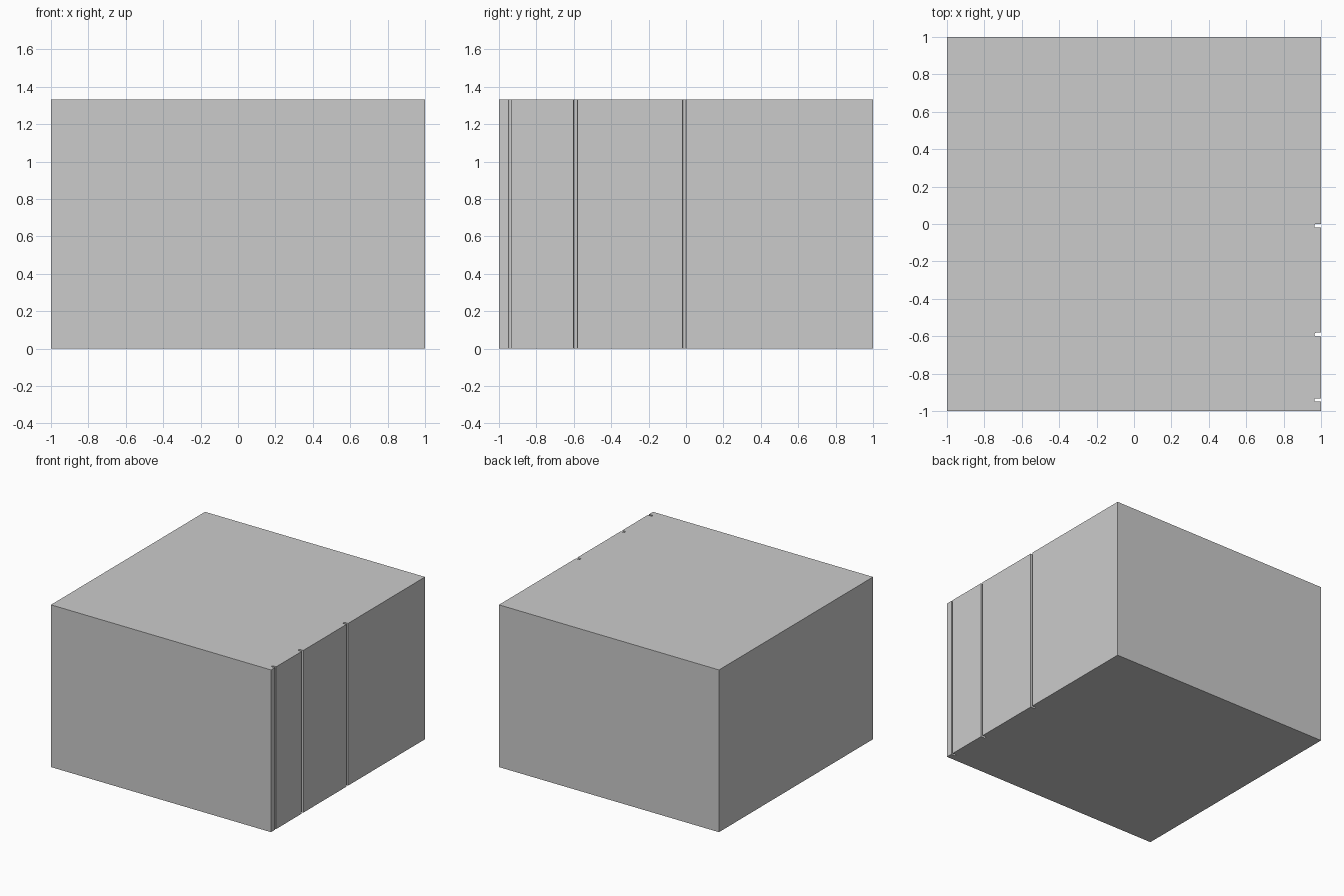
import bpy, bmesh, math

if "Cube" in bpy.data.objects:
    bpy.data.objects.remove(bpy.data.objects["Cube"])

HEIGHT = 1.333
DEPTH = 0.036
# (centre y, width) of the narrow vertical grooves on the right side
GROOVES = [(-0.941, 0.017), (-0.591, 0.020), (-0.009, 0.020)]


def groove_outline(y, width, segments=6):
    """Slot cut inwards from x = 1 with a rounded inner end."""
    r = width / 2
    cx = 1 - DEPTH + r
    arc = [(cx - r * math.sin(math.pi * i / segments),
            y - r * math.cos(math.pi * i / segments)) for i in range(segments + 1)]
    return [(1, y - r)] + arc + [(1, y + r)]


# Plan outline of the block, with the grooves along its right edge
outline = [(-1, 1), (-1, -1), (1, -1)]
for y, width in GROOVES:
    outline += groove_outline(y, width)
outline.append((1, 1))

# Raise the outline into a solid block
bm = bmesh.new()
base = bm.faces.new([bm.verts.new((x, y, 0)) for x, y in outline])
raised = bmesh.ops.extrude_face_region(bm, geom=[base], use_keep_orig=True)
top = [v for v in raised["geom"] if isinstance(v, bmesh.types.BMVert)]
bmesh.ops.translate(bm, verts=top, vec=(0, 0, HEIGHT))
bmesh.ops.recalc_face_normals(bm, faces=bm.faces)

mesh = bpy.data.meshes.new("grooved_block")
bm.to_mesh(mesh)
bm.free()
block = bpy.data.objects.new("grooved_block", mesh)
bpy.context.collection.objects.link(block)
